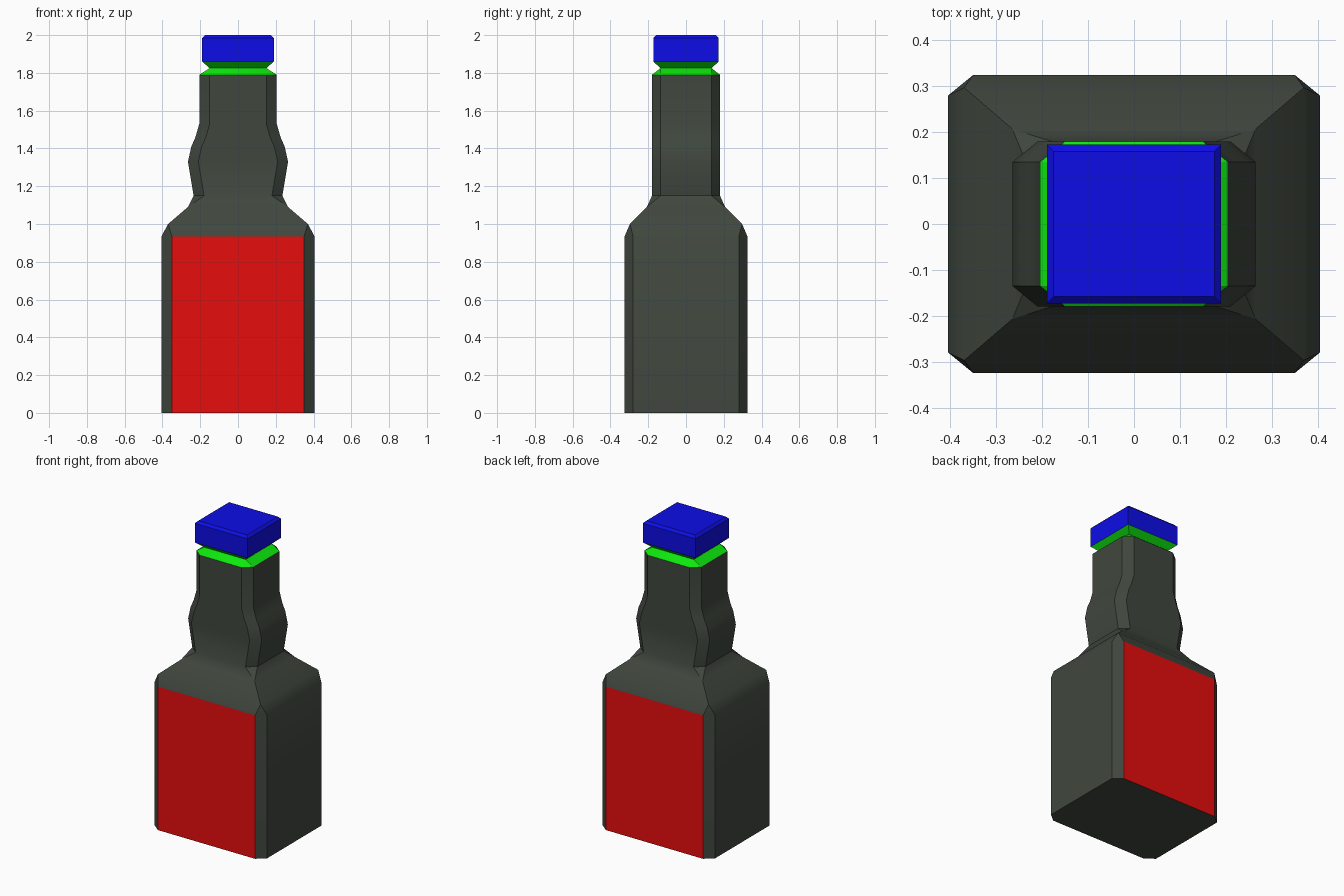
import bpy, bmesh, math

cube = bpy.data.objects.get("Cube")
if cube:
    bpy.data.objects.remove(cube, do_unlink=True)


def material(name, rgb):
    m = bpy.data.materials.new(name)
    m.use_nodes = True
    m.diffuse_color = (*rgb, 1)
    m.node_tree.nodes["Principled BSDF"].inputs["Base Color"].default_value = (*rgb, 1)
    return m


glass = material("dark glass", (0.051, 0.063, 0.048))
red = material("label red", (0.8, 0.004, 0.004))
green = material("collar green", (0.004, 0.8, 0.004))
blue = material("cap blue", (0.004, 0.004, 0.8))


def loft(name, rings, mats, rule=None):
    """Skin rectangles (z, half x, half y, chamfer x, chamfer y) stacked upward."""
    bm = bmesh.new()
    loops = []
    for z, hx, hy, cx, cy in rings:
        a, b = hx - cx, hy - cy
        pts = [(a, -hy), (hx, -b), (hx, b), (a, hy),
               (-a, hy), (-hx, b), (-hx, -b), (-a, -hy)]
        loops.append([bm.verts.new((x, y, z)) for x, y in pts])
    for low, high in zip(loops, loops[1:]):
        for i in range(8):
            j = (i + 1) % 8
            bm.faces.new((low[i], low[j], high[j], high[i]))
    bm.faces.new(loops[0][::-1])
    bm.faces.new(loops[-1])
    # Unchamfered rings collapse to four corners
    bmesh.ops.remove_doubles(bm, verts=bm.verts, dist=0.0005)
    bmesh.ops.recalc_face_normals(bm, faces=bm.faces)
    if rule:
        for f in bm.faces:
            f.material_index = rule(f)
        for e in bm.edges:
            if len({f.material_index for f in e.link_faces}) > 1:
                e.smooth = False
    mesh = bpy.data.meshes.new(name)
    bm.to_mesh(mesh)
    bm.free()
    for m in mats:
        mesh.materials.append(m)
    ob = bpy.data.objects.new(name, mesh)
    bpy.context.collection.objects.link(ob)
    bpy.ops.object.select_all(action="DESELECT")
    ob.select_set(True)
    bpy.context.view_layer.objects.active = ob
    bpy.ops.object.shade_smooth_by_angle(angle=math.radians(30))
    return ob


# Bottle: square body, sloped shoulder, bulging neck; labels front and back
body_top = 0.935
chamfer = (0.055, 0.045)
bottle_rings = [
    (0, 0.405, 0.325, *chamfer),
    (body_top, 0.405, 0.325, *chamfer),
    (1.0, 0.37, 0.297, 0, 0),
    (1.09, 0.265, 0.207, 0, 0),
]
for z, hx in ((1.15, 0.235), (1.33, 0.265), (1.41, 0.247),
              (1.46, 0.225), (1.53, 0.205), (1.79, 0.205)):
    bottle_rings.append((z, hx, 0.18, *chamfer))


def is_label(face):
    return int(abs(face.normal.y) > 0.99 and face.calc_center_median().z < body_top)


loft("bottle", bottle_rings, [glass, red], is_label)

# Collar pinched between neck and cap
loft("collar", [(1.79, 0.205, 0.18, *chamfer),
                (1.825, 0.15, 0.135, 0, 0),
                (1.86, 0.19, 0.173, 0, 0)], [green])

# Cap with a bevelled top rim
loft("cap", [(1.86, 0.19, 0.173, 0, 0),
             (1.985, 0.19, 0.173, 0, 0),
             (2.0, 0.175, 0.158, 0, 0)], [blue])
